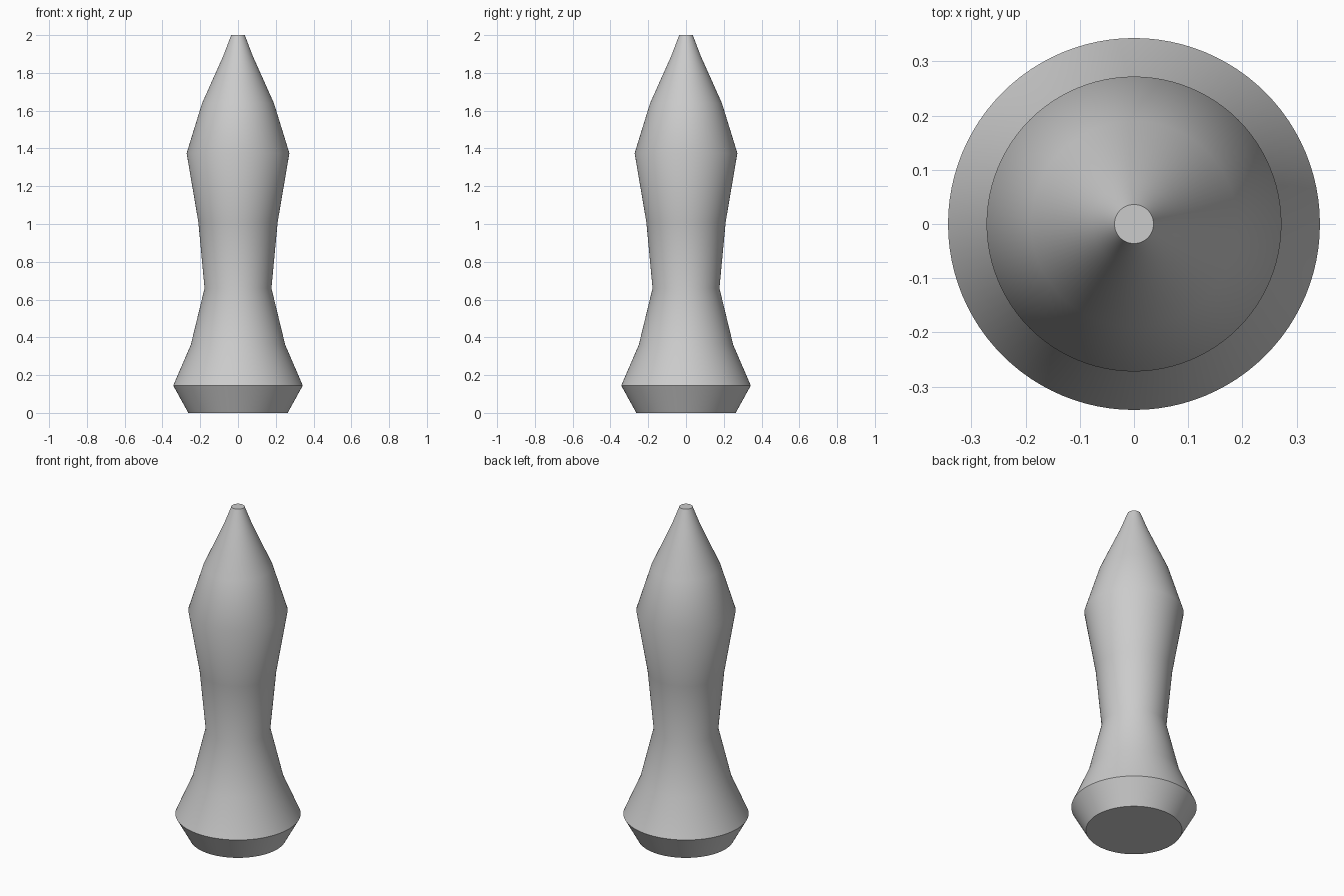
import bpy
import bmesh
import math

cube = bpy.data.objects.get("Cube")
if cube:
    bpy.data.objects.remove(cube, do_unlink=True)

# Plain grey finish
grey = bpy.data.materials.new("plain_grey")
grey.use_nodes = True
colour = (0.6, 0.6, 0.6, 1)
grey.diffuse_color = colour
grey.node_tree.nodes["Principled BSDF"].inputs["Base Color"].default_value = colour

# Radius and height, from the flared foot up to the blunt tip
PROFILE = [
    (0, 0), (0.263, 0), (0.343, 0.145), (0.25, 0.36), (0.177, 0.66),
    (0.21, 1.01), (0.272, 1.375), (0.19, 1.64), (0.078, 1.89),
    (0.036, 2), (0, 2),
]


def lathe(name, profile, material, steps=96):
    """Spin a radius/height profile around z into a closed solid."""
    bm = bmesh.new()
    verts = [bm.verts.new((r, 0, z)) for r, z in profile]
    edges = [bm.edges.new(pair) for pair in zip(verts, verts[1:])]
    bmesh.ops.spin(bm, geom=verts + edges, cent=(0, 0, 0), axis=(0, 0, 1),
                   angle=math.tau, steps=steps, use_merge=True)
    bmesh.ops.remove_doubles(bm, verts=bm.verts, dist=0.0001)
    bmesh.ops.recalc_face_normals(bm, faces=bm.faces)
    mesh = bpy.data.meshes.new(name)
    bm.to_mesh(mesh)
    bm.free()
    mesh.materials.append(material)
    obj = bpy.data.objects.new(name, mesh)
    bpy.context.collection.objects.link(obj)
    return obj


# Turned body: smooth sides with crisp rims at the foot and tip
body = lathe("turned_body", PROFILE, grey)
bpy.ops.object.select_all(action="DESELECT")
body.select_set(True)
bpy.context.view_layer.objects.active = body
bpy.ops.object.shade_smooth_by_angle(angle=math.radians(35))
